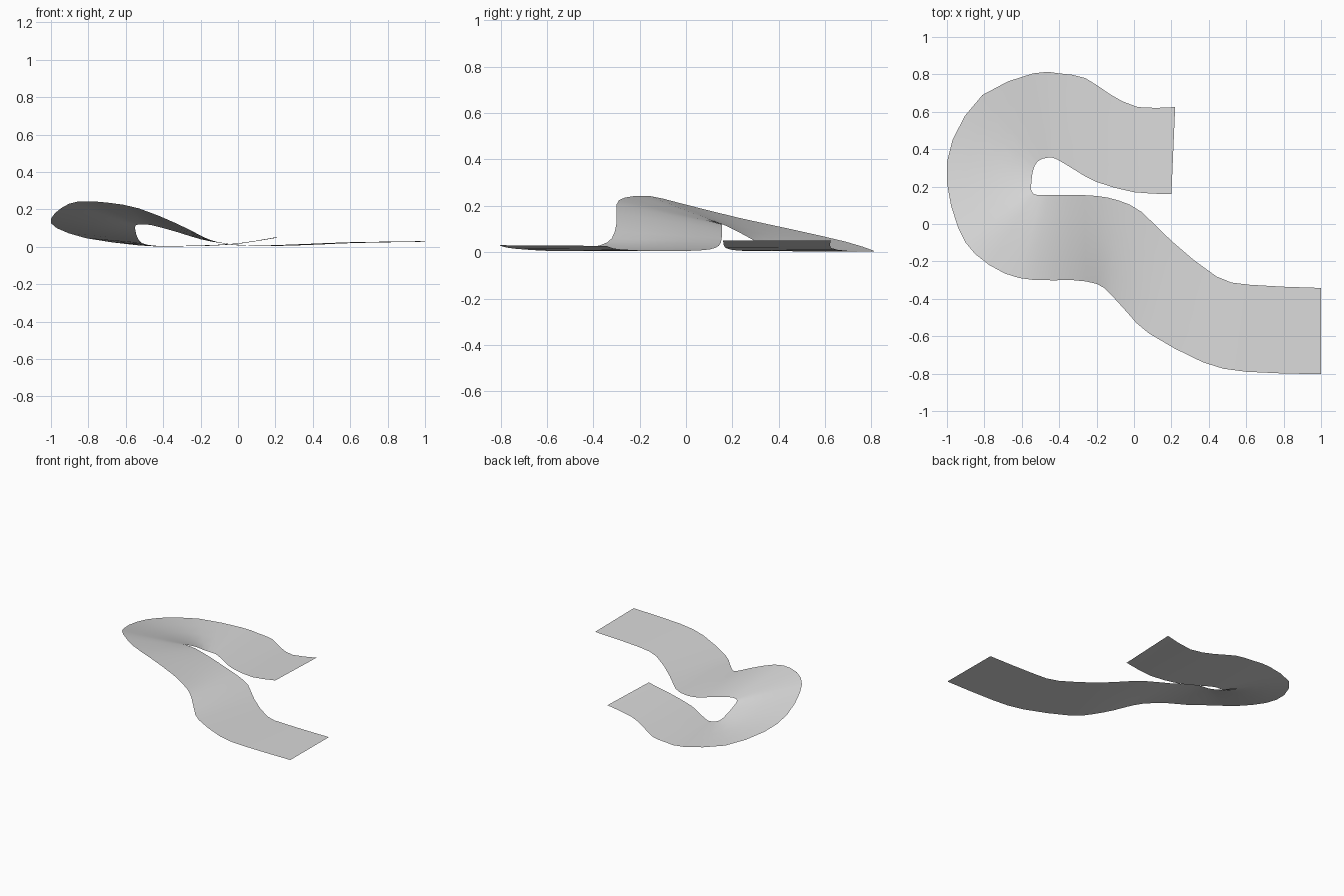
import bpy
import bmesh
from mathutils import Vector

cube = bpy.data.objects.get("Cube")
if cube:
    bpy.data.objects.remove(cube, do_unlink=True)

STEPS = 2  # rows between two rail points

# Paired points along the outer and the inner edge of the road
RAILS = [
    ((.22, .625, .05), (.2, .16, .05)),
    ((.02, .625, .018), (0, .17, .018)),
    ((-.13, .695, .006), (-.2, .225, .007)),
    ((-.26, .78, .003), (-.31, .285, .005)),
    ((-.4, .805, .002), (-.41, .345, .005)),
    ((-.54, .805, .008), (-.46, .355, .007)),
    ((-.81, .69, .045), (-.515, .335, .02)),
    ((-.97, .45, .1), (-.54, .285, .055)),
    ((-1, .22, .15), (-.548, .23, .085)),
    ((-.94, -.02, .21), (-.55, .185, .108)),
    ((-.85, -.16, .243), (-.54, .165, .117)),
    ((-.69, -.265, .235), (-.52, .156, .12)),
    ((-.53, -.3, .205), (-.46, .155, .115)),
    ((-.33, -.3, .125), (-.33, .155, .08)),
    ((-.2, -.32, .06), (-.2, .15, .04)),
    ((-.13, -.37, .03), (-.08, .125, .018)),
    ((-.03, -.48, .01), (.04, .065, .008)),
    ((.08, -.585, .005), (.2, -.09, .004)),
    ((.37, -.74, .015), (.44, -.28, .012)),
    ((.6, -.79, .024), (.62, -.325, .02)),
    ((1, -.803, .03), (1, -.342, .027)),
]

# Cross-section: shoulder, lane, shoulder as fractions of the width
SECTION = (0, .24, .5, .76, 1)


def smooth_path(points, steps):
    """Catmull-Rom samples through the points."""
    pts = [Vector(p) for p in points]
    pts = [2 * pts[0] - pts[1]] + pts + [2 * pts[-1] - pts[-2]]
    samples = []
    for i in range(1, len(pts) - 2):
        a, b, c, d = pts[i - 1:i + 3]
        for k in range(steps):
            t = k / steps
            k1, k2 = c - a, 2 * a - 5 * b + 4 * c - d
            k3 = 3 * b - a - 3 * c + d
            samples.append(b + (k1 * t + k2 * t ** 2 + k3 * t ** 3) / 2)
    return samples + [pts[-2]]


def make_material(name, color):
    mat = bpy.data.materials.new(name)
    mat.use_nodes = True
    mat.diffuse_color = color
    mat.node_tree.nodes["Principled BSDF"].inputs["Base Color"].default_value = color
    return mat


# Banked road ribbon spanned between the two edges
outer_edge, inner_edge = (smooth_path(rail, STEPS) for rail in zip(*RAILS))
bm = bmesh.new()
rows = [[bm.verts.new(outer.lerp(inner, f)) for f in SECTION]
        for outer, inner in zip(outer_edge, inner_edge)]
for r0, r1 in zip(rows, rows[1:]):
    for j in range(len(SECTION) - 1):
        bm.faces.new((r0[j], r1[j], r1[j + 1], r0[j + 1]))

mesh = bpy.data.meshes.new("road_ribbon")
bm.to_mesh(mesh)
bm.free()
road = bpy.data.objects.new("road_ribbon", mesh)
bpy.context.collection.objects.link(road)
mesh.materials.append(make_material("light_grey", (.7, .7, .7, 1)))

bpy.context.view_layer.objects.active = road
road.select_set(True)
bpy.ops.object.shade_smooth_by_angle(angle=1.0)
